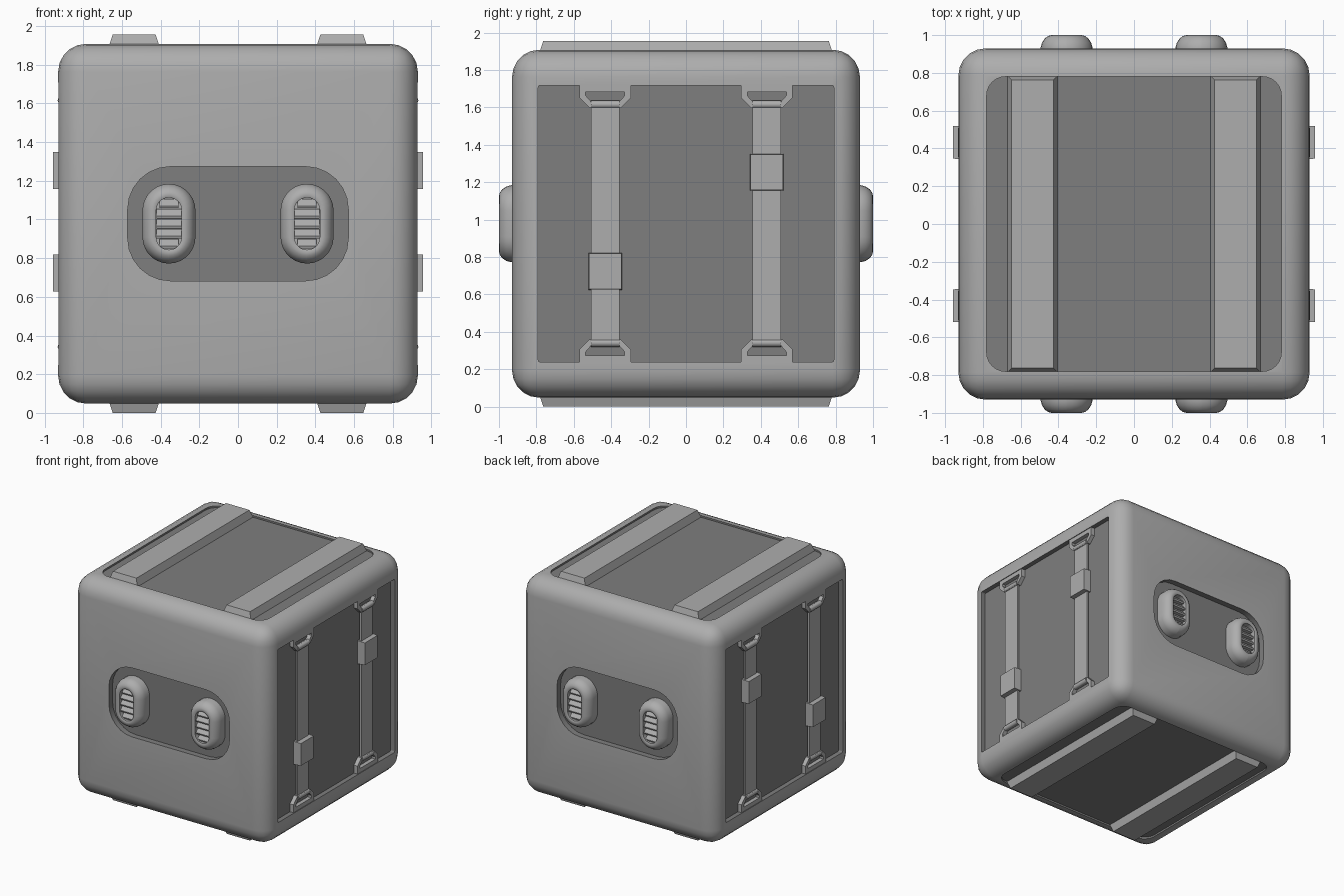
import bpy, bmesh, math

if "Cube" in bpy.data.objects:
    bpy.data.objects.remove(bpy.data.objects["Cube"])

CZ = 0.978          # height of the crate centre
H = 0.93            # half size of the crate body


def material(name, v):
    m = bpy.data.materials.new(name)
    m.diffuse_color = (v, v, v, 1)
    m.use_nodes = True
    m.node_tree.nodes["Principled BSDF"].inputs["Base Color"].default_value = m.diffuse_color
    return m


LIGHT = material("light grey", 0.42)
DARK = material("dark grey", 0.21)

# Local (u across, v along, w outward) to world for every side of the crate
SIDES = {
    "front": lambda u, v, w: (u, -w, CZ + v),
    "back": lambda u, v, w: (-u, w, CZ + v),
    "right": lambda u, v, w: (w, u, CZ + v),
    "left": lambda u, v, w: (-w, u, CZ + v),
    "top": lambda u, v, w: (u, v, CZ + w),
    "bottom": lambda u, v, w: (u, -v, CZ - w),
}


def loft(name, side, rings, mat, smooth=None, closed=False):
    """Skin equal-length rings of (u, v, w) points; cap the ends or close the loop."""
    bm = bmesh.new()
    vs = [[bm.verts.new(SIDES[side](*p)) for p in r] for r in rings]
    n = len(vs[0])
    pairs = list(zip(vs, vs[1:])) + ([(vs[-1], vs[0])] if closed else [])
    for a, b in pairs:
        for i in range(n):
            j = (i + 1) % n
            bm.faces.new((a[i], a[j], b[j], b[i]))
    if not closed:
        bm.faces.new(vs[0])
        bm.faces.new(vs[-1])
    bmesh.ops.recalc_face_normals(bm, faces=bm.faces)
    me = bpy.data.meshes.new(name)
    bm.to_mesh(me)
    bm.free()
    me.materials.append(mat)
    ob = bpy.data.objects.new(name, me)
    bpy.context.collection.objects.link(ob)
    if smooth:
        activate(ob)
        bpy.ops.object.shade_smooth_by_angle(angle=math.radians(smooth))
    return ob


def activate(ob):
    bpy.ops.object.select_all(action='DESELECT')
    ob.select_set(True)
    bpy.context.view_layer.objects.active = ob


def round_rect(a, b, r, w, seg=6, cu=0, cv=0):
    """Rounded rectangle ring with half sizes a, b and corner radius r."""
    pts = []
    for q, (sx, sy) in enumerate([(1, 1), (-1, 1), (-1, -1), (1, -1)]):
        for k in range(seg + 1):
            t = math.pi / 2 * (q + k / seg)
            pts.append((cu + sx * (a - r) + r * math.cos(t),
                        cv + sy * (b - r) + r * math.sin(t), w))
    return pts


def block(name, side, u0, u1, v0, v1, w0, w1, taper=0.0, mat=LIGHT):
    def ring(d, w):
        return [(u0 + d, v0 + d, w), (u1 - d, v0 + d, w), (u1 - d, v1 - d, w), (u0 + d, v1 - d, w)]
    return loft(name, side, [ring(0, w0), ring(taper, w1)], mat)


# Rounded crate body
bpy.ops.mesh.primitive_cube_add(size=2 * H, location=(0, 0, CZ))
body = bpy.context.object
body.name = "crate_body"
body.data.materials.append(LIGHT)
bev = body.modifiers.new("round", 'BEVEL')
bev.width, bev.segments = 0.145, 5

# Sunken dark panels on every side
PANELS = {"front": (0.57, 0.295, 0.22, 0.05), "right": (0.79, 0.74, 0.012, 0.04),
          "top": (0.78, 0.78, 0.1, 0.015)}
for side, like in [("front", "front"), ("back", "front"), ("right", "right"),
                   ("left", "right"), ("top", "top"), ("bottom", "top")]:
    a, b, r, depth = PANELS[like]
    cut = loft("panel_cutter", side,
               [round_rect(a, b, r, H - depth), round_rect(a, b, r, H + 0.2)], DARK)
    mod = body.modifiers.new("panel", 'BOOLEAN')
    mod.operation, mod.object, mod.solver = 'DIFFERENCE', cut, 'EXACT'
    mod.material_mode = 'TRANSFER'
activate(body)
for mod in list(body.modifiers):
    bpy.ops.object.modifier_apply(modifier=mod.name)
for ob in [o for o in bpy.data.objects if o.name.startswith("panel_cutter")]:
    bpy.data.objects.remove(ob)
activate(body)
bpy.ops.object.shade_smooth_by_angle(angle=math.radians(35))

# Runners on top and bottom
for side in ("top", "bottom"):
    for s in (-1, 1):
        c = s * 0.537
        block("runner", side, c - 0.135, c + 0.135, -0.787, 0.787, 0.905, 0.978, 0.024)

# Vent pods on front and back
for side in ("front", "back"):
    for s in (-1, 1):
        c = s * 0.357
        prof = [(0.137, 0.87), (0.137, 0.935), (0.13, 0.96), (0.115, 0.983), (0.096, 0.996),
                (0.078, 1.0), (0.066, 0.995), (0.066, 0.945)]
        loft("vent_pod", side, [round_rect(r, r + 0.069, r * 0.999, w, 7, c, 0)
                                for r, w in prof], LIGHT, 40)
        # Tilted slats inside the opening
        for k in range(-2, 3):
            v = k * 0.052
            half = 0.064 if abs(k) < 2 else 0.05
            sec = [(-0.024, 0.94), (-0.024, 0.982), (-0.012, 0.986), (0.024, 0.955), (0.024, 0.94)]
            loft("vent_slat", side, [[(c + h, v + dv, w) for dv, w in sec]
                                     for h in (-half, half)], LIGHT)

# Straps, end loops and buckles on both sides
for side in ("right", "left"):
    for c, buckle in ((0.432, 0.275), (-0.432, -0.255)):
        block("strap", side, c - 0.076, c + 0.076, -0.64, 0.64, 0.902, 0.918)
        block("buckle", side, c - 0.09, c + 0.09, buckle - 0.099, buckle + 0.099,
              0.885, 0.957, 0.004)
        for s in (-1, 1):
            # Chamfered loop with an open slot
            outer = [(-0.137, 0.742), (0.137, 0.742), (0.137, 0.672),
                     (0.085, 0.62), (-0.085, 0.62), (-0.137, 0.672)]
            inner = [(-0.104, 0.704), (0.104, 0.704), (0.104, 0.685),
                     (0.075, 0.652), (-0.075, 0.652), (-0.104, 0.685)]
            rings = [[(c + u, s * v, w) for u, v in pts]
                     for pts, w in ((outer, 0.885), (outer, 0.924), (inner, 0.924), (inner, 0.885))]
            loft("strap_loop", side, rings, LIGHT, closed=True)
            # Strap end wrapped around the loop bar
            wrap = [(s * 0.637 + 0.022 * math.cos(t * math.pi / 4),
                     0.911 + 0.022 * math.sin(t * math.pi / 4)) for t in range(8)]
            loft("strap_wrap", side, [[(c + h, v, w) for v, w in wrap]
                                      for h in (-0.077, 0.077)], LIGHT, 50)
